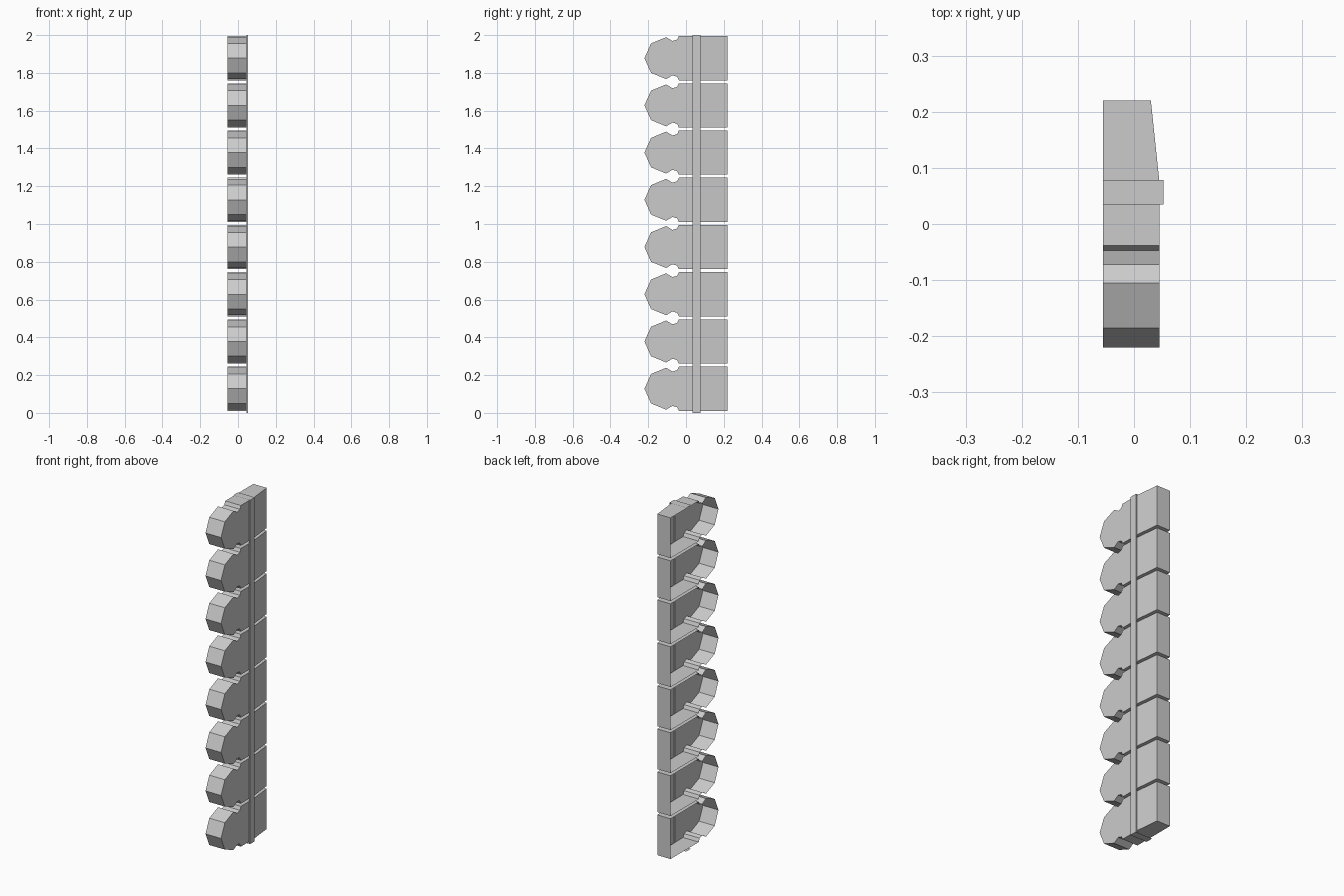
import bpy, bmesh

if "Cube" in bpy.data.objects:
    bpy.data.objects.remove(bpy.data.objects["Cube"])

LEFT, RIGHT, RIB_X, BACK_X = -0.055, 0.045, 0.053, 0.03
RIB_Y0, RIB_Y1, BACK_Y = 0.035, 0.078, 0.22
MID, PITCH, COUNT = 0.128, 0.25, 8

# upper half of the side profile: y, height above the segment middle
HALF = [(-0.22, 0.0), (-0.185, 0.078), (-0.105, 0.111), (-0.072, 0.091),
        (-0.047, 0.098), (-0.038, 0.117), (RIB_Y0, 0.117)]


def finish(name, bm):
    bmesh.ops.remove_doubles(bm, verts=bm.verts, dist=1e-5)
    bmesh.ops.recalc_face_normals(bm, faces=bm.faces)
    # the shell is open on the left: make the right faces point outward
    side = max(bm.faces, key=lambda f: f.calc_area() * abs(f.normal.x))
    if side.normal.x < 0:
        bmesh.ops.reverse_faces(bm, faces=bm.faces)
    mesh = bpy.data.meshes.new(name)
    bm.to_mesh(mesh)
    bm.free()
    obj = bpy.data.objects.new(name, mesh)
    bpy.context.collection.objects.link(obj)
    return obj


def face(bm, points):
    return bm.faces.new([bm.verts.new(p) for p in points])


def segment(index):
    bm = bmesh.new()
    zc = MID + index * PITCH
    h = HALF[-1][1]
    outline = HALF + [(y, -z) for y, z in reversed(HALF[1:])]
    n = len(outline)
    # right side of the rounded head
    face(bm, [(RIGHT, y, zc + z) for y, z in outline])
    # walls around the head, open on the left and toward the rib
    for i in range(n):
        (y0, z0), (y1, z1) = outline[i], outline[(i + 1) % n]
        if y0 == y1 == RIB_Y0:
            continue
        face(bm, [(LEFT, y0, zc + z0), (LEFT, y1, zc + z1),
                  (RIGHT, y1, zc + z1), (RIGHT, y0, zc + z0)])
    # roof and floor behind the head
    for s in (h, -h):
        z = zc + s
        face(bm, [(LEFT, RIB_Y0, z), (LEFT, RIB_Y1, z),
                  (RIGHT, RIB_Y1, z), (RIGHT, RIB_Y0, z)])
        face(bm, [(LEFT, RIB_Y1, z), (LEFT, BACK_Y, z),
                  (BACK_X, BACK_Y, z), (RIGHT, RIB_Y1, z)])
    # tapered right side and back end
    strip = [(RIGHT, RIB_Y1), (BACK_X, BACK_Y), (LEFT, BACK_Y)]
    for (x0, y0), (x1, y1) in zip(strip, strip[1:]):
        face(bm, [(x0, y0, zc - h), (x1, y1, zc - h),
                  (x1, y1, zc + h), (x0, y0, zc + h)])
    finish(f"segment_{index + 1}", bm)


for i in range(COUNT):
    segment(i)

# continuous rib: raised channel with end caps
bm = bmesh.new()
channel = [(RIGHT, RIB_Y0), (RIB_X, RIB_Y0), (RIB_X, RIB_Y1), (RIGHT, RIB_Y1)]
for (x0, y0), (x1, y1) in zip(channel, channel[1:]):
    face(bm, [(x0, y0, 0), (x1, y1, 0), (x1, y1, 2), (x0, y0, 2)])
for z in (0, 2):
    face(bm, [(LEFT, RIB_Y0, z), (RIGHT, RIB_Y0, z), (RIB_X, RIB_Y0, z),
              (RIB_X, RIB_Y1, z), (RIGHT, RIB_Y1, z), (LEFT, RIB_Y1, z)])
finish("rib", bm)
